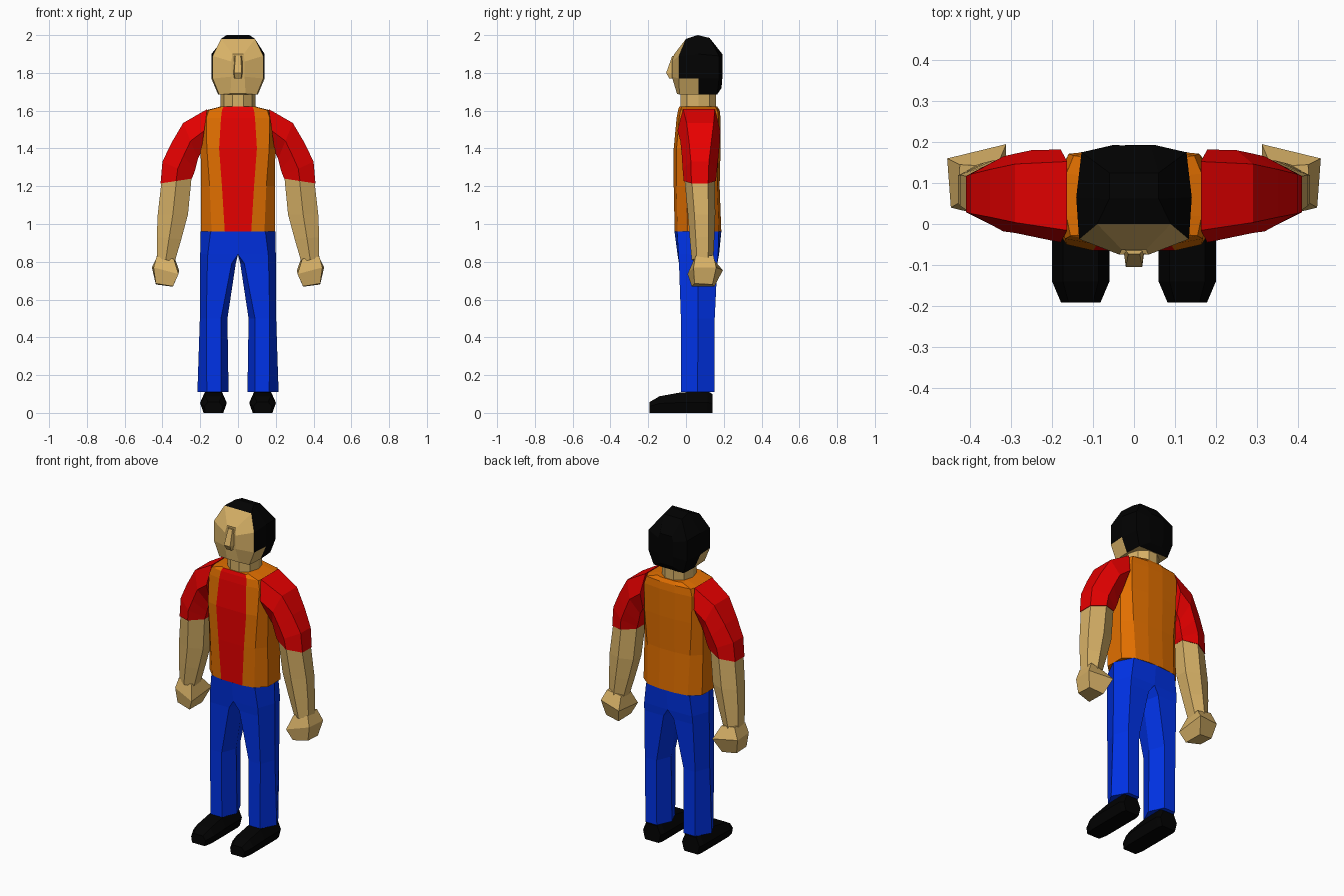
import bpy, bmesh, math


def material(name, rgb):
    m = bpy.data.materials.new(name)
    m.diffuse_color = (*rgb, 1)
    return m


SKIN = material("skin", (0.68, 0.44, 0.135))
RED = material("red_cloth", (0.80, 0.0, 0.0))
ORANGE = material("orange_cloth", (0.76, 0.16, 0.0))
BLUE = material("blue_denim", (0.0, 0.032, 0.80))
BLACK = material("black", (0.0006, 0.0006, 0.0006))


def loft(name, rings, mats, rule=None, mirror=False):
    """Skin a list of equal-length rings, cap both ends, colour faces by rule."""
    bm = bmesh.new()
    rows = [[bm.verts.new(p) for p in ring] for ring in rings]
    n = len(rows[0])
    for a, b in zip(rows, rows[1:]):
        for i in range(n):
            j = (i + 1) % n
            bm.faces.new((a[i], a[j], b[j], b[i]))
    bm.faces.new(rows[0])
    bm.faces.new(rows[-1])
    bmesh.ops.recalc_face_normals(bm, faces=bm.faces)
    if rule:
        for f in bm.faces:
            f.material_index = rule(f.calc_center_median(), f.normal)
    me = bpy.data.meshes.new(name)
    bm.to_mesh(me)
    bm.free()
    for m in mats:
        me.materials.append(m)
    ob = bpy.data.objects.new(name, me)
    bpy.context.collection.objects.link(ob)
    if mirror:
        mod = ob.modifiers.new("mirror", 'MIRROR')
        mod.use_mirror_merge = False
    return ob


def symmetric(half):
    """Close a right-hand half outline with its mirror image."""
    return half + [(-x, y, z) for x, y, z in reversed(half)]


# Head: sections from the face to the back, hair behind the hairline
head = [
    [(.03, -.062, 1.90), (.035, -.075, 1.86), (.035, -.075, 1.78), (.04, -.048, 1.69)],
    [(.09, 0, 1.98), (.134, -.037, 1.89), (.134, -.037, 1.77), (.10, -.035, 1.685)],
    [(.06, .062, 2.0), (.141, .065, 1.90), (.141, .065, 1.77), (.105, .065, 1.685)],
    [(.06, .125, 1.985), (.128, .175, 1.89), (.128, .175, 1.77), (.10, .165, 1.685)],
    [(.04, .192, 1.90), (.05, .193, 1.87), (.05, .193, 1.78), (.04, .188, 1.72)],
]


def hair_rule(c, n):
    jaw = c.z < 1.76 and c.y < .065
    return int(c.y > 0 and not jaw and n.z > -.85)


loft("head", [symmetric(s) for s in head], [SKIN, BLACK], hair_rule)

# Nose: (z, half width at face, half width at tip, tip y)
loft("nose", [symmetric([(w, -.06, z), (t, y, z)]) for z, w, t, y in
              [(1.89, .024, .014, -.073), (1.80, .026, .020, -.105), (1.77, .022, .016, -.088)]],
     [SKIN])

# Neck
loft("neck", [[(.092 * math.cos(i * math.pi / 5), .065 + .1 * math.sin(i * math.pi / 5), z)
               for i in range(10)] for z in (1.60, 1.70)], [SKIN])


# Shirt body: (z, stripe half width, chest, side, front y, back y)
def shirt_ring(z, c, m, s, yf, yb):
    d = yb - yf
    return symmetric([(c, yf, z), (m, yf + .06 * d, z), (s, yf + .28 * d, z),
                      (s, yf + .75 * d, z), (m * .95, yb - .05 * d, z), (.05, yb, z)])


shirt = [(.96, .07, .14, .195, -.06, .187), (1.20, .085, .15, .195, -.065, .178),
         (1.40, .10, .165, .198, -.065, .183), (1.56, .09, .168, .178, -.05, .183),
         (1.603, .085, .155, .165, -.042, .178), (1.622, .075, .087, .092, -.035, .165)]
loft("shirt", [shirt_ring(*r) for r in shirt], [ORANGE, RED],
     lambda c, n: int(abs(c.x) < .02 and c.y < -.02 and abs(n.z) < .99))


# Arms: (outer x, outer z, inner x, inner z, front y, back y, bevel)
def arm_ring(ox, oz, ix, iz, yf, yb, k=.24):
    mx, mz, d = (ox + ix) / 2, (oz + iz) / 2, yb - yf
    return [(ox, yf + k * d, oz), (mx, yf, mz), (ix, yf + .25 * d, iz),
            (ix, yf + .78 * d, iz), (mx, yb, mz), (ox, yb - k * d, oz)]


sleeve = [(.163, 1.608, .195, 1.38, -.045, .182, .13), (.29, 1.535, .212, 1.345, -.03, .18, .16),
          (.352, 1.43, .226, 1.29, -.022, .172, .2), (.40, 1.33, .238, 1.255, -.018, .165),
          (.41, 1.215, .246, 1.24, -.012, .158)]
loft("sleeve", [arm_ring(*r) for r in sleeve], [RED], mirror=True)
forearm = [(.405, 1.225, .246, 1.245, -.008, .154), (.425, 1.05, .265, 1.05, .01, .155),
           (.43, .93, .30, .92, .02, .15), (.43, .82, .335, .80, .03, .145)]
loft("forearm", [arm_ring(*r) for r in forearm], [SKIN], mirror=True)

# Fist: wrist, knuckle and fingertip sections, slightly twisted
fist = [[(.43, .05, .83), (.34, .045, .815), (.335, .14, .82), (.425, .145, .835)],
        [(.447, .04, .77), (.315, .008, .735), (.312, .195, .755), (.456, .16, .77)],
        [(.435, .045, .685), (.345, .03, .67), (.345, .15, .668), (.435, .14, .68)]]
loft("fist", fist, [SKIN], mirror=True)


# Trousers: (z, outer, front outer, front inner, inner x, front y, back y, corner inset)
def leg_ring(z, o, fo, fi, i, yf, yb, e=0):
    my = (yf + yb) / 2
    return [(o, my, z), (fo, yf + e, z), (fi, yf, z), (i, my, z), (fi, yb, z), (fo, yb - e, z)]


leg = [(.96, .198, .145, 0, 0, -.061, .187, .014), (.84, .20, .16, 0, 0, -.045, .175, .005),
       (.79, .20, .162, .034, .012, -.037, .166), (.50, .202, .168, .09, .056, -.027, .152),
       (.11, .215, .165, .09, .05, -.026, .15)]
loft("trouser_leg", [leg_ring(*r) for r in leg], [BLUE], mirror=True)

# Shoes: (y, top z, mid z, half width, sole half width)
shoe = [(-.192, .058, .035, .048, .042), (-.14, .088, .05, .07, .052),
        (-.03, .108, .055, .07, .052), (.115, .115, .055, .07, .052),
        (.14, .10, .05, .058, .045)]
loft("shoe", [[(.13 + a * w, y, z) for a, w, z in
               [(-1, s, 0), (1, s, 0), (1, h, mz), (1, h * .62, tz), (-1, h * .62, tz), (-1, h, mz)]]
              for y, tz, mz, h, s in shoe], [BLACK], mirror=True)
